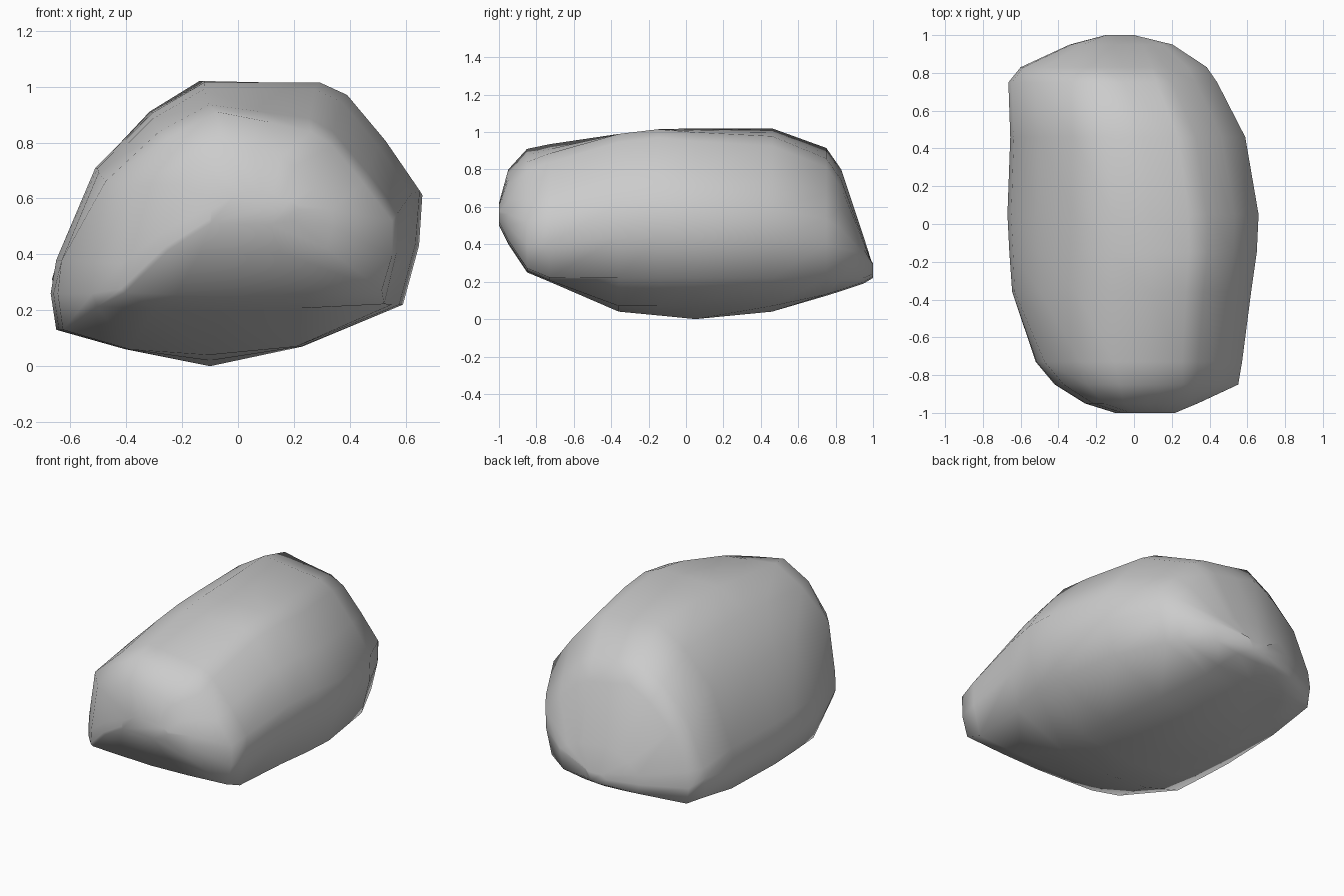
import bpy, bmesh

# Widest cross-section of the boulder (x, z), counter-clockwise from the lowest point
PROFILE = [(-0.10, 0.0), (0.23, 0.07), (0.59, 0.22), (0.65, 0.44), (0.665, 0.63),
           (0.54, 0.81), (0.40, 0.975), (0.30, 1.02), (0.10, 1.02), (-0.12, 1.02), (-0.31, 0.91),
           (-0.51, 0.71), (-0.65, 0.38), (-0.67, 0.26), (-0.65, 0.13), (-0.40, 0.06)]

# Each section along the length: y, left, right, bottom, top,
# fill (bulge of the upper left), drop (slope of the upper right)
STATIONS = [(-1.00, -0.10, 0.22, 0.50, 0.62, 0.0, 0.01), (-0.95, -0.26, 0.35, 0.40, 0.80, 0.4, 0.08),
            (-0.85, -0.42, 0.57, 0.25, 0.91, 0.6, 0.10), (-0.73, -0.52, 0.585, 0.20, 0.935, 0.7, 0.07),
            (-0.36, -0.645, 0.62, 0.04, 0.99, 0.3, 0.0), (-0.15, -0.66, 0.65, 0.02, 1.015, 0, 0),
            (0.05, -0.67, 0.665, 0.0, 1.02, 0, 0.03),
            (0.46, -0.655, 0.60, 0.04, 1.02, 0, 0.06), (0.75, -0.665, 0.455, 0.125, 0.915, 0, 0.08),
            (0.83, -0.60, 0.40, 0.15, 0.80, 0, 0.08), (0.95, -0.34, 0.21, 0.19, 0.44, 0, 0.03),
            (1.00, -0.15, 0.0, 0.22, 0.28, 0, 0)]


def section_point(px, pz, y, left, right, low, top, fill, drop):
    x = left + (px + 0.67) / 1.335 * (right - left)
    if pz < 0.3:                      # underside stays low and flat
        lift = 0.05 * max(0, -px - 0.3) / 0.35 if 0.6 < y < 0.8 else 0
        return x, y, max(pz, low + 0.1 * pz) + lift
    t = (pz - 0.3) / 0.72             # flanks and crown stretch to the top
    base = max(0.3, low + 0.05)
    z = base + t * (top - base)
    if px < 0:
        x += fill * (max(px, left) - x)
    else:
        x -= 0.4 * drop * t
    z -= drop * t * max(0, px + 0.12) / 0.6
    return x, y, z


# Boulder: sections lofted from front to back
bm = bmesh.new()
rings = [[bm.verts.new(section_point(px, pz, *s)) for px, pz in PROFILE] for s in STATIONS]
n = len(PROFILE)
for a, b in zip(rings, rings[1:]):
    for i in range(n):
        j = (i + 1) % n
        bm.faces.new((a[i], a[j], b[j], b[i]))
bm.faces.new(rings[0])
bm.faces.new(rings[-1])
bmesh.ops.recalc_face_normals(bm, faces=bm.faces)
for f in bm.faces:
    f.smooth = True
mesh = bpy.data.meshes.new("boulder")
bm.to_mesh(mesh)
bm.free()
bpy.context.collection.objects.link(bpy.data.objects.new("boulder", mesh))
